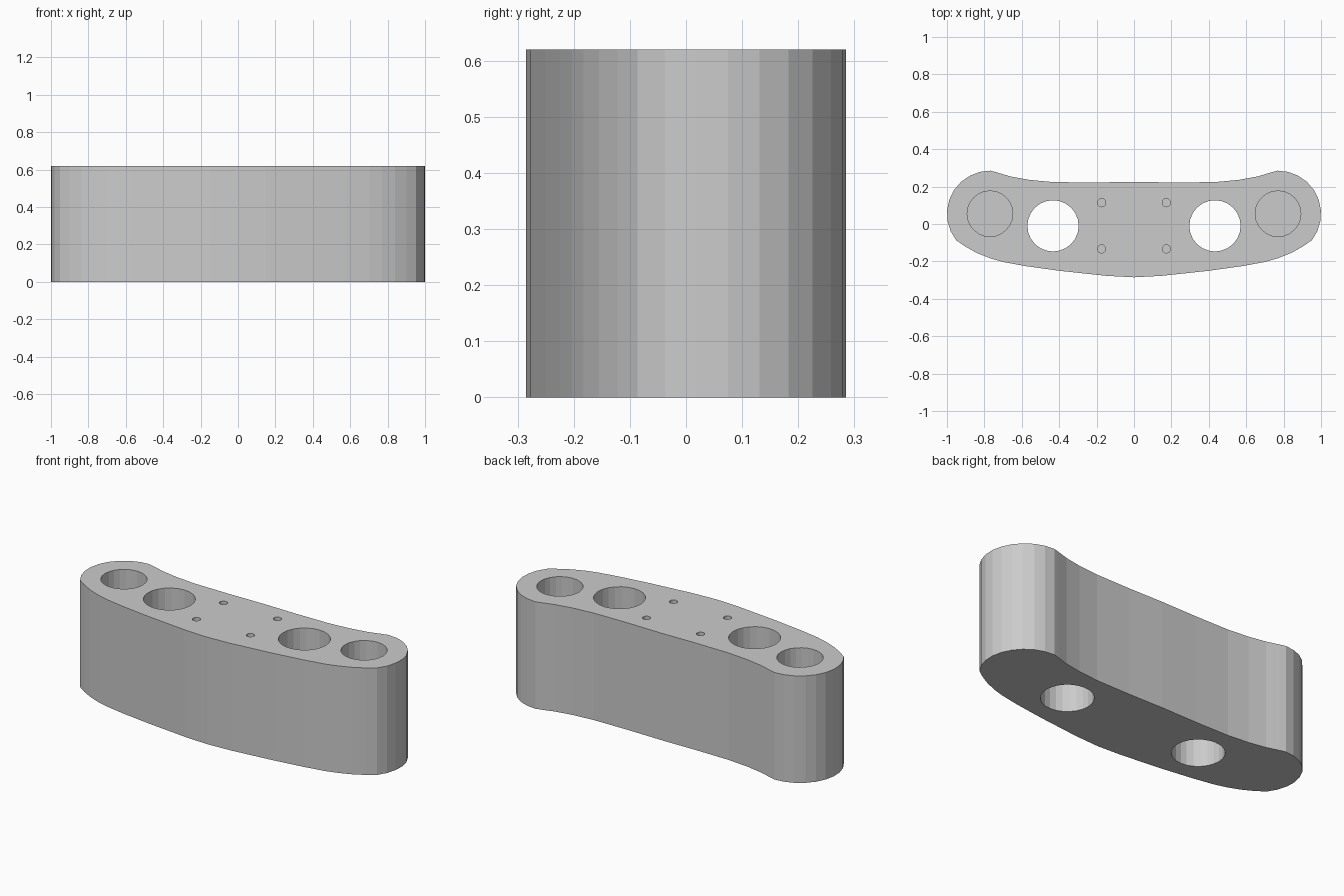
import bpy, bmesh
from math import sin, cos, radians
from mathutils import Matrix

HEIGHT = 0.62

cube = bpy.data.objects.get("Cube")
if cube:
    bpy.data.objects.remove(cube, do_unlink=True)

grey = bpy.data.materials.new("light grey")
grey.use_nodes = True
grey.diffuse_color = (0.6, 0.6, 0.6, 1)
grey.node_tree.nodes["Principled BSDF"].inputs["Base Color"].default_value = (0.6, 0.6, 0.6, 1)


def make_object(name, bm):
    bmesh.ops.recalc_face_normals(bm, faces=bm.faces)
    mesh = bpy.data.meshes.new(name)
    bm.to_mesh(mesh)
    bm.free()
    mesh.materials.append(grey)
    obj = bpy.data.objects.new(name, mesh)
    bpy.context.collection.objects.link(obj)
    return obj


# Half outline: front curve, rounded end, back curve
front = [(0.15, -0.277), (0.4, -0.25), (0.58, -0.225), (0.7, -0.203),
         (0.77, -0.183), (0.84, -0.155), (0.9, -0.122)]
end = [(0.77 + 0.23 * cos(radians(a)), 0.055 + 0.23 * sin(radians(a)))
       for a in (-37.9 + 14.3 * i for i in range(10))]
back = [(0.73, 0.275), (0.66, 0.254), (0.56, 0.236), (0.433, 0.224), (0.22, 0.222)]
half = front + end + back
outline = [(0, -0.285)] + half + [(0, 0.225)] + [(-x, y) for x, y in reversed(half)]

# Solid body
bm = bmesh.new()
base = bm.faces.new([bm.verts.new((x, y, 0)) for x, y in outline])
top = bmesh.ops.extrude_face_region(bm, geom=[base])["geom"]
bmesh.ops.translate(bm, vec=(0, 0, HEIGHT),
                    verts=[v for v in top if isinstance(v, bmesh.types.BMVert)])
body = make_object("curved_block", bm)

# Holes: x, y, radius, floor height, sides
holes = [(0.433, -0.01, 0.137, -0.1, 24),    # through holes
         (0.77, 0.055, 0.122, 0.12, 24),     # blind end holes
         (0.173, 0.114, 0.022, 0.37, 16),    # screw holes
         (0.173, -0.133, 0.022, 0.37, 16)]
bm = bmesh.new()
for x, y, radius, floor, sides in holes:
    depth = HEIGHT + 0.1 - floor
    for side in (-1, 1):
        bmesh.ops.create_cone(bm, cap_ends=True, segments=sides,
                              radius1=radius, radius2=radius, depth=depth,
                              matrix=Matrix.Translation((side * x, y, floor + depth / 2)))
cutter = make_object("hole_cutter", bm)
cutter.hide_render = True

# Drill the holes, then drop the cutter
drill = body.modifiers.new("drill", 'BOOLEAN')
drill.operation = 'DIFFERENCE'
drill.solver = 'EXACT'
drill.object = cutter
bpy.context.view_layer.objects.active = body
bpy.ops.object.modifier_apply(modifier=drill.name)
bpy.data.objects.remove(cutter, do_unlink=True)
